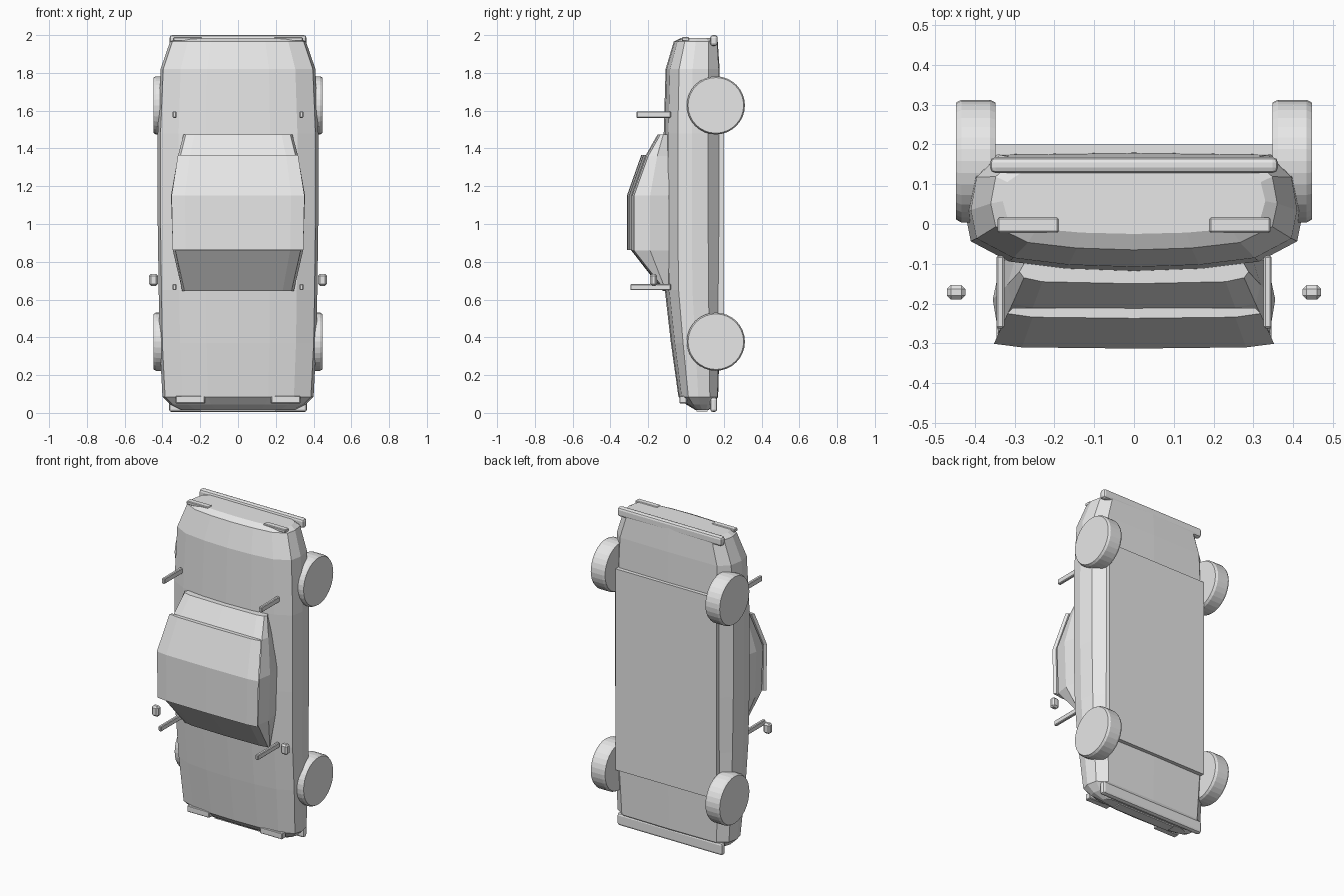
import bpy, bmesh, math
from mathutils import Matrix, Vector

if "Cube" in bpy.data.objects:
    bpy.data.objects.remove(bpy.data.objects["Cube"])

paint = bpy.data.materials.new("light_grey")
paint.diffuse_color = (0.8, 0.8, 0.8, 1)
paint.use_nodes = True
paint.node_tree.nodes["Principled BSDF"].inputs["Base Color"].default_value = paint.diffuse_color


def finish(name, bm):
    bmesh.ops.recalc_face_normals(bm, faces=bm.faces)
    mesh = bpy.data.meshes.new(name)
    bm.to_mesh(mesh)
    bm.free()
    mesh.materials.append(paint)
    obj = bpy.data.objects.new(name, mesh)
    bpy.context.collection.objects.link(obj)
    return obj


def loft(name, rings):
    """Skin closed rings of points and cap both ends."""
    bm = bmesh.new()
    loops = [[bm.verts.new(p) for p in ring] for ring in rings]
    n = len(loops[0])
    for a, b in zip(loops, loops[1:]):
        for i in range(n):
            j = (i + 1) % n
            bm.faces.new((a[i], a[j], b[j], b[i]))
    bm.faces.new(loops[0])
    bm.faces.new(loops[-1])
    return finish(name, bm)


def mirrored(half, z):
    """Complete a half section whose first and last points lie on x = 0."""
    left = [(-x, y) for x, y in reversed(half[1:-1])]
    return [Vector((x, y, z)) for x, y in half + left]


def box(name, lo, hi, bevel=0.0, segments=1):
    bm = bmesh.new()
    bmesh.ops.create_cube(bm, size=1)
    lo, hi = Vector(lo), Vector(hi)
    for v in bm.verts:
        v.co = Vector([(lo[i] + hi[i]) / 2 + v.co[i] * (hi[i] - lo[i]) for i in range(3)])
    if bevel:
        bmesh.ops.bevel(bm, geom=bm.edges[:], offset=bevel, segments=segments,
                        profile=0.5, affect='EDGES')
    return finish(name, bm)


def pair(name, lo, hi, bevel=0.0):
    box(name + "_right", lo, hi, bevel)
    box(name + "_left", (-hi[0], lo[1], lo[2]), (-lo[0], hi[1], hi[2]), bevel)


# Body shell: z, half width, upper y, lower y
section = [(0, 0), (.4, .02), (.74, .08), (.965, .25), (1, .5),
           (.965, .79), (.82, .985), (0, 1)]
body = [(.015, .30, .05, .12), (.045, .36, 0, .145), (.085, .40, -.04, .17),
        (.37, .415, -.08, .178), (.65, .42, -.112, .18), (1.0, .425, -.118, .18),
        (1.48, .425, -.118, .18), (1.82, .41, -.108, .178),
        (1.965, .36, -.065, .168), (1.985, .33, -.025, .14)]
loft("body", [mirrored([(w * fx, t + (b - t) * f) for fx, f in section], z)
              for z, w, t, b in body])

# Cabin: z, half width, upper y
cabin = [(.645, .295, -.122), (.86, .345, -.29), (1.15, .355, -.29),
         (1.36, .318, -.215), (1.475, .288, -.15)]
loft("cabin", [mirrored([(0, t), (w * .8, t + .005), (w * .96, t + .015),
                         (w, -.09 + (t + .09) * .5), (w * .94, -.09), (0, -.09)], z)
               for z, w, t in cabin])

# Roof panel, gently crowned
roof = [(.862, .346, -.313), (1.15, .352, -.313), (1.365, .318, -.237)]
loft("roof", [mirrored([(0, t), (w * .8, t + .003), (w, t + .012),
                        (w * .96, t + .026), (0, t + .026)], z) for z, w, t in roof])

# Underbody plate
box("floor", (-.35, .165, .37), (.35, .2, 1.63))

# Bumpers
box("rear_bumper", (-.362, .128, 1.943), (.362, .168, 2.0), .014, 2)
box("front_bumper", (-.365, .128, .005), (.365, .165, .083), .014, 2)

# Lights and grille
pair("tail_light", (.19, -.022, 1.968), (.343, .016, 1.989), .004)
pair("headlight", (.175, -.035, .05), (.33, .005, .09), .004)
box("grille", (-.2, .055, .008), (.2, .115, .03))

# Upright posts near the cabin and side mirrors
pair("front_post", (.326, -.295, .65), (.346, -.08, .682), .004)
pair("rear_post", (.326, -.262, 1.562), (.346, -.08, 1.596), .004)
pair("side_mirror", (.424, -.19, .672), (.47, -.153, .736), .01)

# Wheels with chamfered rims
for end, z in (("front", .377), ("rear", 1.628)):
    for side, s in (("right", 1), ("left", -1)):
        rings = []
        for x, r in ((.348, .147), (.362, .154), (.434, .154), (.447, .147)):
            rings.append([Vector((s * x, .158 + r * math.cos(a), z + r * math.sin(a)))
                          for a in (math.tau * i / 32 for i in range(32))])
        loft(f"{end}_wheel_{side}", rings)
